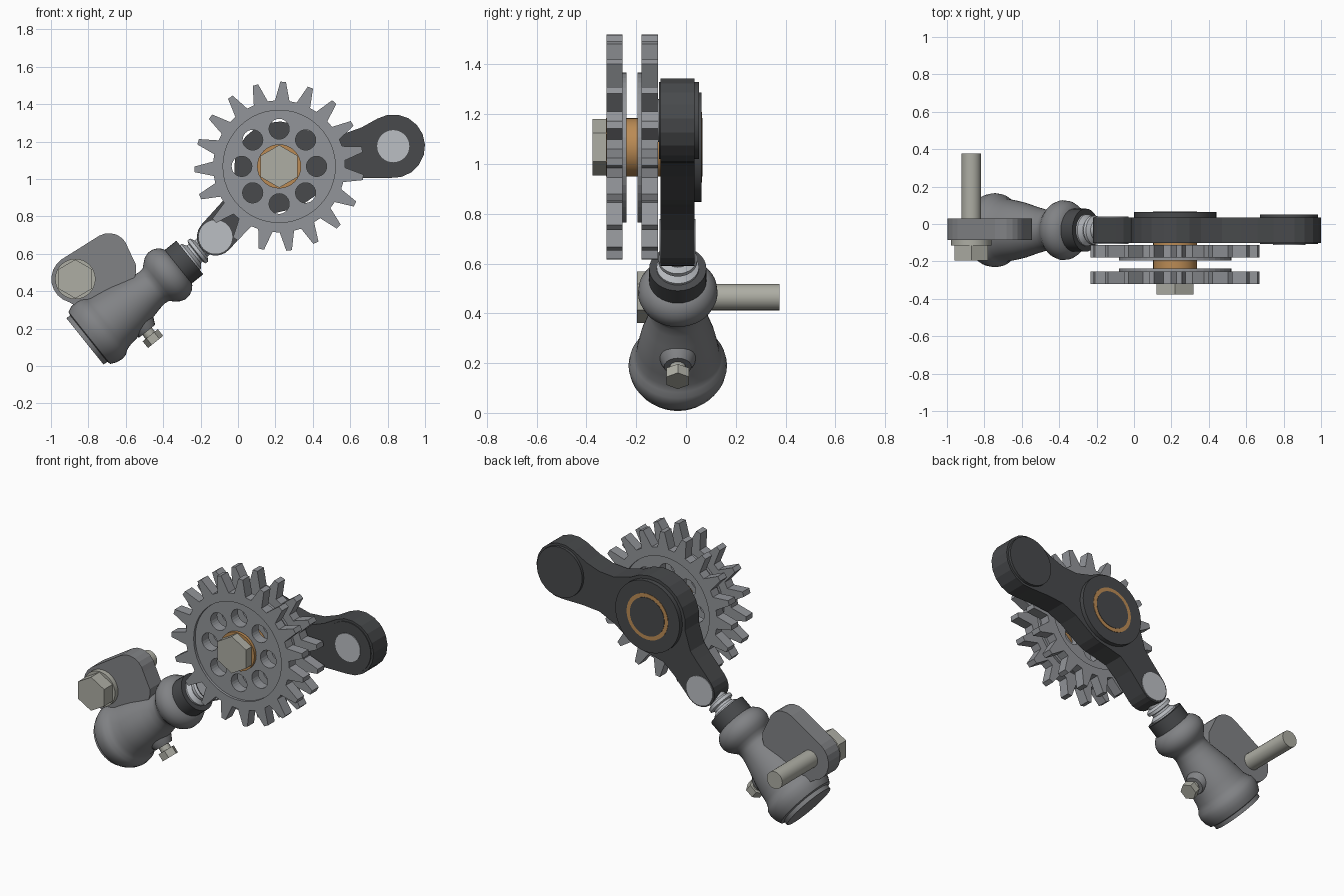
import bpy, bmesh
from math import cos, sin, pi, radians
from mathutils import Vector

if "Cube" in bpy.data.objects:
    bpy.data.objects.remove(bpy.data.objects["Cube"])


def material(name, rgb):
    m = bpy.data.materials.new(name)
    m.diffuse_color = (*rgb, 1)
    m.use_nodes = True
    m.node_tree.nodes["Principled BSDF"].inputs["Base Color"].default_value = m.diffuse_color
    return m


DARK = material("dark_iron", (0.065, 0.068, 0.072))
CAST = material("cast_grey", (0.22, 0.225, 0.235))
GEAR = material("gear_grey", (0.29, 0.30, 0.32))
STEEL = material("light_steel", (0.50, 0.52, 0.55))
BOLT = material("bolt_steel", (0.42, 0.42, 0.37))
BRONZE = material("bronze", (0.50, 0.26, 0.09))


def add(name, mesh, mat):
    ob = bpy.data.objects.new(name, mesh)
    bpy.context.collection.objects.link(ob)
    mesh.materials.append(mat)
    return ob


def smooth(ob):
    bpy.ops.object.select_all(action='DESELECT')
    ob.select_set(True)
    bpy.context.view_layer.objects.active = ob
    bpy.ops.object.shade_smooth_by_angle(angle=radians(35))


def lathe(name, origin, axis, profile, mat, n=32):
    """Revolve (distance, radius) pairs about an axis."""
    q = Vector(axis).to_track_quat('Z', 'Y')
    bm = bmesh.new()
    rings = []
    for s, r in profile:
        rings.append([bm.verts.new(Vector(origin) + q @ Vector(
            (r * cos(pi / 2 + 2 * pi * i / n), r * sin(pi / 2 + 2 * pi * i / n), s)))
            for i in range(n)])
    for a, b in zip(rings, rings[1:]):
        for i in range(n):
            j = (i + 1) % n
            bm.faces.new((a[i], a[j], b[j], b[i]))
    bm.faces.new(rings[0][::-1])
    bm.faces.new(rings[-1])
    me = bpy.data.meshes.new(name)
    bm.to_mesh(me)
    bm.free()
    ob = add(name, me, mat)
    if n > 8:
        smooth(ob)
    return ob


def disc(name, x, z, y0, y1, r, mat, n=32):
    return lathe(name, (x, y0, z), (0, 1, 0), [(0, r), (y1 - y0, r)], mat, n)


def plate(name, loops, y0, y1, mat, at=(0, 0)):
    """Filled x-z outline (further loops are holes) extruded from y0 to y1."""
    cu = bpy.data.curves.new(name, 'CURVE')
    cu.dimensions, cu.fill_mode, cu.extrude = '2D', 'BOTH', (y1 - y0) / 2
    for pts in loops:
        sp = cu.splines.new('POLY')
        sp.points.add(len(pts) - 1)
        for p, (x, z) in zip(sp.points, pts):
            p.co = (x, z, 0, 1)
        sp.use_cyclic_u = True
    tmp = bpy.data.objects.new(name + "_outline", cu)
    bpy.context.collection.objects.link(tmp)
    dg = bpy.context.evaluated_depsgraph_get()
    me = bpy.data.meshes.new_from_object(tmp.evaluated_get(dg))
    bpy.data.objects.remove(tmp)
    bm = bmesh.new()
    bm.from_mesh(me)
    bmesh.ops.remove_doubles(bm, verts=bm.verts, dist=1e-5)
    bmesh.ops.recalc_face_normals(bm, faces=bm.faces)
    for f in bm.faces:
        f.smooth = False
    bm.to_mesh(me)
    bm.free()
    me.materials.clear()
    ob = add(name, me, mat)
    ob.rotation_euler = (pi / 2, 0, 0)
    ob.location = (at[0], (y0 + y1) / 2, at[1])
    return ob


def arc(x, z, r, a0, a1, n):
    return [(x + r * cos(radians(a0 + (a1 - a0) * i / n)),
             z + r * sin(radians(a0 + (a1 - a0) * i / n))) for i in range(n + 1)]


def circle(x, z, r, n=28):
    return arc(x, z, r, 0, 360, n)[:-1]


# Twin toothed wheels: toothed rim plus an offset web with eight holes
HX, HZ = 0.22, 1.067
TEETH = 19
teeth = []
for k in range(TEETH):
    a = 87.3 + k * 360 / TEETH
    for da, r in ((-6.3, 0.353), (-1.9, 0.453), (1.9, 0.453), (6.3, 0.353)):
        teeth.append((r * cos(radians(a + da)), r * sin(radians(a + da))))
web = [circle(0, 0, 0.301, 48), circle(0, 0, 0.116)]
web += [circle(0.2 * cos(k * pi / 4), 0.2 * sin(k * pi / 4), 0.054, 24) for k in range(8)]
for side, y0, shift in (("front", -0.32, 0.016), ("rear", -0.178, -0.016)):
    plate(side + "_gear_rim", [teeth, circle(0, 0, 0.30, 48)], y0, y0 + 0.065, GEAR, (HX, HZ))
    plate(side + "_gear_web", web, y0 + shift, y0 + 0.065 + shift, GEAR, (HX, HZ))

# Gear axle: bronze bush, hex bolt, rear bronze ring
disc("gear_bush", HX, HZ, -0.322, -0.09, 0.118, BRONZE)
disc("gear_bolt_head", HX, HZ, -0.376, -0.315, 0.114, BOLT, 6)
disc("arm_hub_boss", HX, HZ, -0.09, 0.063, 0.22, DARK, 40)
disc("rear_bronze_ring", HX, HZ, 0.0, 0.065, 0.142, BRONZE)
disc("rear_axle_end", HX, HZ, 0.0, 0.067, 0.118, DARK)

# Bent rocker arm
arm = arc(0.83, 1.175, 0.17, -95, 120, 11)
arm += [(0.66, 1.275), (0.57, 1.243), (0.47, 1.235)]
arm += arc(HX, HZ, 0.24, 55, 188, 8)
arm += [(-0.055, 0.915), (-0.094, 0.868)]
arm += arc(-0.12, 0.69, 0.1, 138, 318, 10)
arm += [(0.054, 0.734), (0.13, 0.80)]
arm += arc(HX, HZ, 0.24, 275, 310, 3)
arm += [(0.47, 0.95), (0.57, 0.995), (0.68, 1.005)]
plate("rocker_arm", [arm], -0.102, 0.035, DARK)
disc("arm_end_boss", 0.83, 1.175, -0.108, 0.052, 0.155, DARK, 28)
disc("arm_end_pin", 0.83, 1.175, -0.112, 0.0, 0.086, STEEL)
disc("arm_lower_pin", -0.12, 0.69, -0.106, 0.039, 0.09, STEEL)

# Plunger body, revolved along its slanted axis
BASE, AXIS = Vector((-0.818, -0.033, 0.131)), Vector((0.78, 0, 0.625)).normalized()
lathe("plunger_body", BASE, AXIS, [
    (0, 0.158), (0.025, 0.160), (0.03, 0.178), (0.06, 0.192), (0.095, 0.198), (0.125, 0.193),
    (0.145, 0.178), (0.17, 0.168), (0.22, 0.161), (0.29, 0.148), (0.36, 0.129), (0.42, 0.114),
    (0.46, 0.108), (0.485, 0.112), (0.505, 0.13), (0.53, 0.15), (0.56, 0.16), (0.59, 0.157),
    (0.615, 0.145), (0.635, 0.125), (0.645, 0.10)], CAST, 40)
lathe("plunger_seal", BASE, AXIS, [(0.635, 0.115), (0.718, 0.115)], DARK)
lathe("plunger_rod", BASE, AXIS, [
    (0.70, 0.085), (0.728, 0.085), (0.745, 0.06), (0.758, 0.06), (0.764, 0.078), (0.782, 0.078),
    (0.795, 0.055), (0.81, 0.055), (0.83, 0.062), (0.87, 0.05)], STEEL)

# Bleed screw under the body
DOWN = Vector((0.625, 0, -0.78)).normalized()
SCREW = BASE + AXIS * 0.293
lathe("screw_boss", SCREW, DOWN, [(0.08, 0.085), (0.135, 0.07), (0.165, 0.055)], CAST, 20)
lathe("screw_shank", SCREW, DOWN, [(0.1, 0.032), (0.2, 0.032)], BOLT, 16)
lathe("screw_head", SCREW, DOWN, [(0.192, 0.052), (0.238, 0.052)], BOLT, 6)

# Mounting lug and its through bolt
BX, BZ = -0.87, 0.465
lug = arc(BX, BZ, 0.128, 125, 255, 8)
lug += [(-0.78, 0.27), (-0.60, 0.31), (-0.545, 0.50), (-0.545, 0.54)]
lug += arc(-0.69, 0.605, 0.105, 15, 120, 6)
plate("mounting_lug", [lug], -0.085, 0.03, CAST)
disc("lug_bolt_washer", BX, BZ, -0.115, -0.08, 0.108, BOLT)
disc("lug_bolt_head", BX, BZ, -0.196, -0.11, 0.104, BOLT, 6)
disc("lug_bolt_shank", BX, BZ, -0.1, 0.376, 0.053, BOLT, 24)
